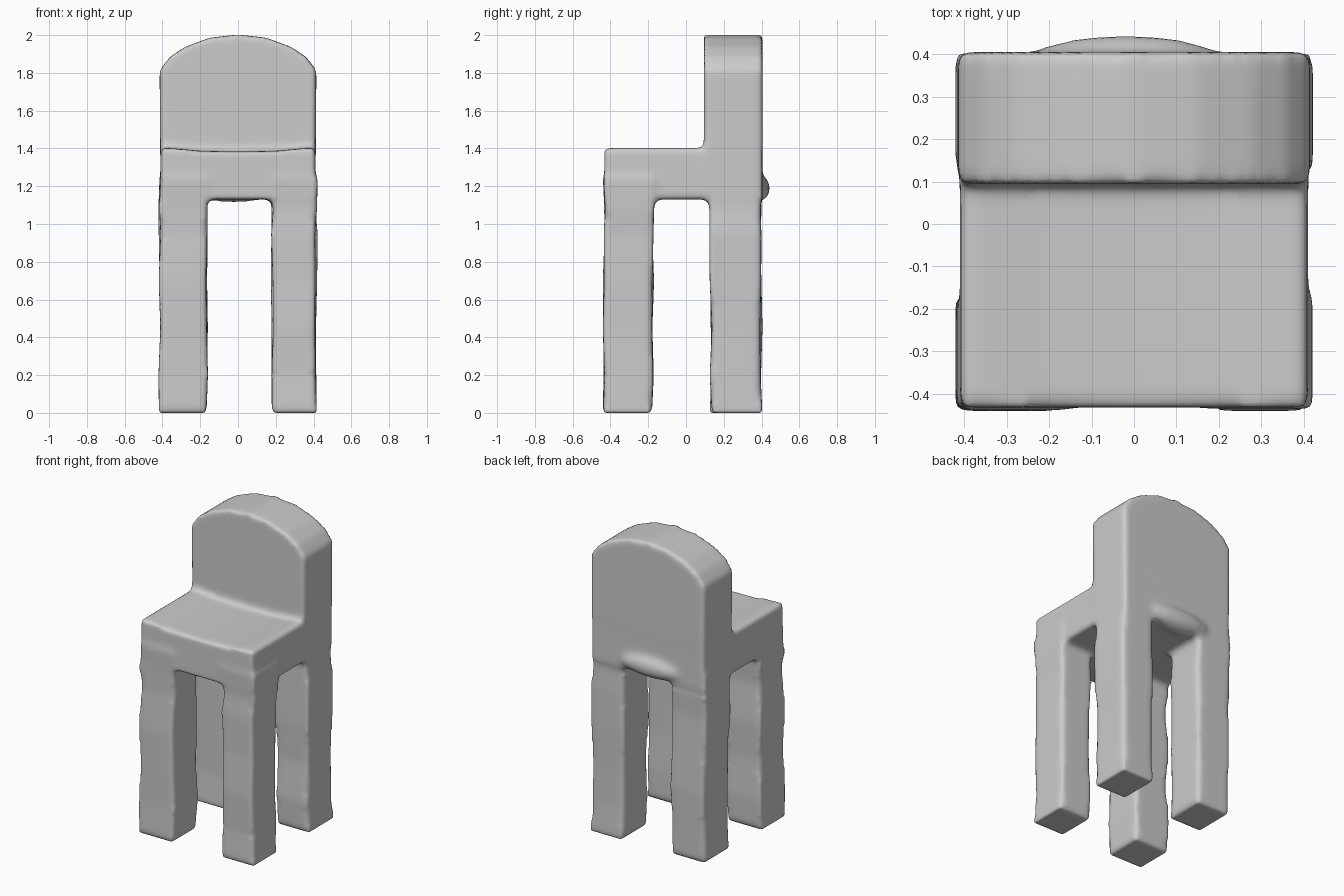
import bpy
import bmesh
import random
from mathutils import Matrix, Vector

random.seed(4)
cube = bpy.data.objects.get("Cube")
if cube:
    bpy.data.objects.remove(cube, do_unlink=True)

bm = bmesh.new()


def loft(rings):
    """Closed solid through a stack of rings with equal point counts."""
    loops = [[bm.verts.new(p) for p in ring] for ring in rings]
    faces = [bm.faces.new(loops[0][::-1]), bm.faces.new(loops[-1])]
    n = len(loops[0])
    for a, b in zip(loops, loops[1:]):
        for i in range(n):
            j = (i + 1) % n
            faces.append(bm.faces.new((a[i], a[j], b[j], b[i])))
    bmesh.ops.recalc_face_normals(bm, faces=faces)


def slab(half_top, base, half_width, depths):
    """Symmetric front profile pushed along y; depths are (y, inset) pairs."""
    mirrored = [(-x, z) for x, z in reversed(half_top) if x > 0]
    profile = half_top + mirrored + [(-half_width, base), (half_width, base)]
    loft([[(x, y, z) for x, z in profile] for y in depths])


def leg(x0, x1, y0, y1):
    """Post with a slightly uneven, hand-shaped surface."""
    rings = []
    for z in (0, 0.2, 0.45, 0.7, 0.95, 1.08, 1.25):
        j = [random.uniform(-0.007, 0.007) for _ in range(4)]
        rings.append([(x0 + j[0], y0 + j[1], z), (x1 + j[2], y0 + j[1], z),
                      (x1 + j[2], y1 + j[3], z), (x0 + j[0], y1 + j[3], z)])
    loft(rings)


# Four legs
for x0, x1 in ((-0.415, -0.165), (0.18, 0.415)):
    for y0, y1 in ((-0.435, -0.175), (0.13, 0.4)):
        leg(x0, x1, y0, y1)

# Seat, slightly dished across its width
slab([(0.41, 1.405), (0.34, 1.4), (0.2, 1.387), (0, 1.383)],
     1.13, 0.41, (-0.432, 0.4))

# Backrest with an arched top
slab([(0.415, 1.815), (0.36, 1.885), (0.28, 1.938), (0.15, 1.986), (0, 2.003)],
     1.13, 0.41, (0.095, 0.405))

# Soft lip at the lower rear edge of the backrest
bmesh.ops.create_icosphere(
    bm, subdivisions=3, radius=1,
    matrix=Matrix.LocRotScale(Vector((-0.02, 0.37, 1.19)), None,
                              Vector((0.25, 0.075, 0.075))))

mesh = bpy.data.meshes.new("chair")
bm.to_mesh(mesh)
bm.free()
chair = bpy.data.objects.new("chair", mesh)
bpy.context.collection.objects.link(chair)

# Fuse the parts into one skin and soften its edges
fuse = chair.modifiers.new("fuse", 'REMESH')
fuse.mode = 'VOXEL'
fuse.voxel_size = 0.016
fuse.use_smooth_shade = True
soften = chair.modifiers.new("soften", 'SMOOTH')
soften.factor = 0.5
soften.iterations = 9
